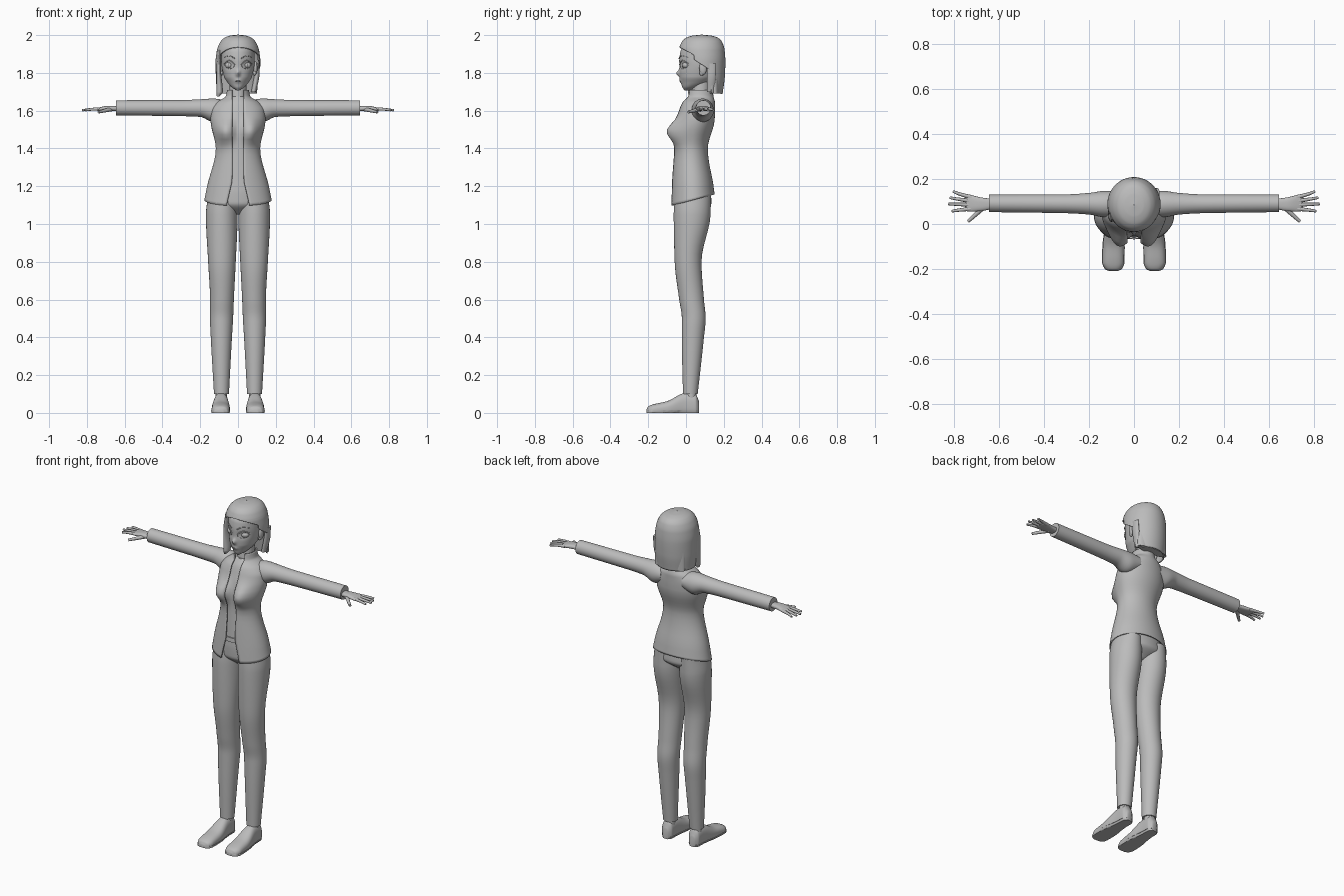
import bpy, bmesh, math

cube = bpy.data.objects.get("Cube")
if cube:
    bpy.data.objects.remove(cube)

grey_value = 0.5
grey_colour = (grey_value, grey_value, grey_value, 1)
grey = bpy.data.materials.new("plain grey")
grey.use_nodes = True
grey.diffuse_color = grey_colour
grey.node_tree.nodes["Principled BSDF"].inputs["Base Color"].default_value = grey_colour


def clamp(value):
    return min(1, max(0, value))


def resample(keys, steps):
    """Smooth interpolation of key rows without overshoot."""
    pairs = list(zip(keys, keys[1:]))
    slopes = [[(b - a) / (q[0] - p[0]) for a, b in zip(p, q)] for p, q in pairs]
    tangents = [slopes[0]]
    for before, after in zip(slopes, slopes[1:]):
        tangents.append([0 if a * b <= 0 else 2 * a * b / (a + b) for a, b in zip(before, after)])
    tangents.append(slopes[-1])
    rows = [keys[0]]
    for (p, q), start, end in zip(pairs, tangents, tangents[1:]):
        span = q[0] - p[0]
        for k in range(steps):
            u = (k + 1) / steps
            v = 1 - u
            ease = u * u * (u + 3 * v)
            rows.append([a + (b - a) * ease + span * u * v * (v * m - u * n)
                         for a, b, m, n in zip(p, q, start, end)])
    return rows


def finish(ob):
    ob.data.materials.append(grey)
    bpy.ops.object.select_all(action='DESELECT')
    ob.select_set(True)
    bpy.context.view_layer.objects.active = ob
    if ob.type == 'MESH':
        bpy.ops.object.shade_smooth_by_angle(angle=math.radians(50))
    return ob


def superoval(low, high, unit, power):
    middle, radius = (low + high) / 2, (high - low) / 2
    return middle + radius * math.copysign(abs(unit) ** (2 / power), unit)


def loft(name, keys, axis='z', side=1, power=2, shape=None, steps=6, segments=48, gaps=None):
    """Skin oval rings (place, a low, a high, b low, b high); gaps opens the front of a thin shell."""
    bm = bmesh.new()
    rings = []
    for place, a_low, a_high, b_low, b_high in resample(keys, steps):
        left, right = gaps(place, a_high) if gaps else (0, 0)
        ring = []
        for i in range(segments + 1 if gaps else segments):
            angle = left + (math.tau - left - right) * i / segments
            a = superoval(a_low, a_high, math.sin(angle), power)
            b = superoval(b_low, b_high, -math.cos(angle), power)
            x, y, z = {'z': (a, b, place), 'x': (place, a, b), 'y': (a, place, b)}[axis]
            if shape:
                x, y, z = shape(x, y, z)
            ring.append(bm.verts.new((x * side, y, z)))
        rings.append(ring)
    for lower, upper in zip(rings, rings[1:]):
        for i in range(segments):
            j = (i + 1) % len(lower)
            bm.faces.new((lower[i], lower[j], upper[j], upper[i]))
    if not gaps:
        bm.faces.new(rings[0])
        bm.faces.new(rings[-1])
    bmesh.ops.remove_doubles(bm, verts=bm.verts, dist=0.0002)
    bmesh.ops.recalc_face_normals(bm, faces=bm.faces)
    mesh = bpy.data.meshes.new(name)
    bm.to_mesh(mesh)
    bm.free()
    ob = bpy.data.objects.new(name, mesh)
    bpy.context.collection.objects.link(ob)
    if gaps:
        solid = ob.modifiers.new("thickness", 'SOLIDIFY')
        solid.thickness = 0.007
        solid.offset = 0
    return finish(ob)


def symmetric(rows):
    return [(z, -width, width, front, back) for z, width, front, back in rows]


def tube(name, points, radius, taper=0.6):
    curve = bpy.data.curves.new(name, 'CURVE')
    curve.dimensions = '3D'
    curve.bevel_depth = radius
    curve.bevel_resolution = 3
    curve.use_fill_caps = True
    spline = curve.splines.new('NURBS')
    spline.points.add(len(points) - 1)
    for i, (point, position) in enumerate(zip(spline.points, points)):
        point.co = (*position, 1)
        point.radius = 1 + (taper - 1) * i / (len(points) - 1)
    spline.order_u = 3
    spline.use_endpoint_u = True
    ob = bpy.data.objects.new(name, curve)
    bpy.context.collection.objects.link(ob)
    return finish(ob)


def ball(name, location, size):
    bpy.ops.mesh.primitive_uv_sphere_add(segments=24, ring_count=14, location=location)
    ob = bpy.context.object
    ob.name = name
    ob.scale = size
    return finish(ob)


def bump(x, z, centre_x, centre_z, width, height):
    return math.exp(-((x - centre_x) / width) ** 2 - ((z - centre_z) / height) ** 2)


def bust_and_hem(x, y, z):
    if y < 0.03:
        y -= 0.058 * bump(abs(x), z, 0.07, 1.49, 0.05, 0.055)
    return x, y, z + (y - 0.03) * 0.3 * clamp((1.3 - z) * 5)


def jacket_opening(z, width):
    angle = math.asin((0.03 + 0.03 * clamp((1.24 - z) * 9)) / width)
    return angle, angle


# Open jacket and the shirt beneath it
torso = [(1.125, .175, -.08, .148), (1.2, .16, -.075, .14), (1.4, .114, -.06, .112),
         (1.55, .142, -.048, .148), (1.6, .138, -.035, .15), (1.64, .112, -.02, .15),
         (1.675, .062, .006, .142), (1.71, .054, .012, .138)]
loft("jacket", symmetric(torso), shape=bust_and_hem, gaps=jacket_opening, segments=64)
inset = 0.013
shirt = [(z, width - inset, front + inset, back - inset) for z, width, front, back in torso[1:-1]]
loft("shirt", symmetric(shirt), shape=bust_and_hem, segments=64)

# Trousers
loft("trouser_hips", symmetric([(1.05, .04, 0, .07), (1.11, .15, -.06, .135),
                                (1.17, .153, -.062, .13), (1.26, .12, -.05, .1)]))
loft("waistband", symmetric([(1.205, .143, -.068, .12), (1.23, .137, -.066, .118)]))

leg = [(.1, .048, .127, -.016, .062), (.4, .032, .144, -.022, .095), (.5, .026, .148, -.022, .104),
       (.6, .022, .148, -.036, .095), (.8, .012, .158, -.06, .082), (1.05, .002, .17, -.065, .13),
       (1.15, .01, .158, -.06, .132)]
sleeve = [(.07, .03, .145, 1.56, 1.655), (.13, .03, .147, 1.54, 1.664), (.2, .042, .138, 1.567, 1.66),
          (.3, .048, .132, 1.571, 1.656), (.645, .053, .131, 1.575, 1.655)]
shoe = [(-.21, .075, .108, -.01, .018), (-.2, .055, .128, -.02, .034), (-.17, .044, .14, -.02, .046),
        (-.1, .043, .139, -.02, .062), (0, .053, .126, -.02, .106), (.05, .055, .123, -.02, .1),
        (.07, .072, .106, -.01, .06)]
palm = [(.6, .075, .108, 1.597, 1.624), (.68, .058, .118, 1.598, 1.626),
        (.74, .055, .13, 1.599, 1.616), (.752, .065, .122, 1.602, 1.611)]
fingers = {"index": .057, "middle": .089, "ring": .117, "little": .145}


def grounded(x, y, z):
    return x, y, max(z, 0)


def sole_welt(x, y, z):
    return .09 + (x - .09) * 1.04, y, min(max(z, 0), .012)


def face_y(x):
    return .07 - .108 * math.sqrt(1 - (x / .088) ** 2)


def face_line(name, side, height, rise, offset, radius):
    """Curved line across one eye, lying on the face."""
    points = []
    for i in range(7):
        x = .018 + .056 * i / 6
        arch = math.sin(math.pi * i / 6)
        points.append((x * side, face_y(x) + offset, height + rise * arch + x / 10))
    tube(name, points, radius)


for label, side in (("left", 1), ("right", -1)):
    loft(label + "_trouser_leg", leg, side=side)
    loft(label + "_ankle", [(.05, .057, .12, 0, .055), (.13, .057, .12, 0, .055)], side=side)
    loft(label + "_shoe", shoe, axis='y', side=side, power=2.5, shape=grounded)
    loft(label + "_sole", shoe, axis='y', side=side, power=2.5, shape=sole_welt)
    loft(label + "_sleeve", sleeve, axis='x', side=side)
    loft(label + "_hand", palm, axis='x', side=side, power=2.5)
    for i, (finger, tip_y) in enumerate(fingers.items()):
        tip_x = .83 - abs(i - 1.3) * .015
        base_y = .068 + i * .017
        tube(label + "_" + finger + "_finger",
             [(.72 * side, base_y, 1.609), (.78 * side, (base_y + tip_y) / 2, 1.609),
              (tip_x * side, tip_y, 1.602)], .0095)
    tube(label + "_thumb", [(.67 * side, .075, 1.608), (.7 * side, .045, 1.601),
                            (.738 * side, .012, 1.592)], .012)
    # Eye, lashes, brow and ear
    ball(label + "_eye", (.045 * side, .002, 1.84), (.024, .021, .018))
    ball(label + "_iris", (.044 * side, -.009, 1.84), (.011, .013, .014))
    face_line(label + "_upper_lash", side, 1.841, .02, .002, .003)
    face_line(label + "_lower_lash", side, 1.836, -.019, .004, .0015)
    face_line(label + "_brow", side, 1.874, .012, -.001, .0025)
    ball(label + "_ear", (.091 * side, .09, 1.825), (.012, .02, .036))
    ball(label + "_ear_lobe", (.088 * side, .083, 1.8), (.009, .012, .015))


def features(x, y, z):
    # nose, lips and eye sockets
    if y < .06:
        y -= .018 * bump(x, z, 0, 1.798, .011, .015)
        y -= .006 * bump(x, z, 0, 1.757, .02, .012)
        y += .009 * bump(abs(x), z, .046, 1.84, .026, .02)
    return x, y, z


# Head and neck
loft("head", symmetric([(1.708, .008, -.008, .02), (1.725, .034, -.02, .07), (1.75, .056, -.026, .12),
                        (1.78, .074, -.033, .15), (1.86, .088, -.036, .178), (1.91, .087, -.03, .176),
                        (1.95, .072, -.008, .155), (1.98, .04, .03, .12)]),
     shape=features, steps=10, segments=96)
loft("neck", symmetric([(1.6, .06, .02, .14), (1.66, .047, .025, .128), (1.78, .043, .04, .125)]))
tube("mouth", [(-.017, -.025, 1.757), (-.007, -.035, 1.757), (.007, -.035, 1.757),
               (.017, -.025, 1.757)], .0015, 1)


def hair_parting(z, width):
    # the fringe closes the front; the left side is swept behind the ear
    opening = math.sqrt(clamp((1.935 - z) * 25))
    return 1.2 * opening + 0.8 * clamp((1.87 - z) * 16), opening + clamp(1.85 - z)


# Bob hair with a longer lock on the right
loft("hair", symmetric([(1.69, .107, -.005, .19), (1.78, .114, -.022, .202), (1.86, .115, -.03, .205),
                        (1.92, .108, -.034, .201), (1.958, .093, -.022, .19), (1.98, .074, -.002, .172),
                        (1.993, .045, .032, .137), (1.999, .001, .083, .085)]),
     gaps=hair_parting, steps=10, segments=72)
loft("right_lock", [(1.675, -.112, -.098, .02, .045), (1.7, -.115, -.08, .01, .06),
                    (1.82, -.115, -.09, .01, .09), (1.92, -.105, -.088, .02, .08)])
loft("left_lock", [(1.7, .07, .096, .11, .15), (1.8, .088, .114, .11, .16), (1.85, .095, .114, .11, .16)])
loft("hair_underside", symmetric([(1.692, .098, .125, .182), (1.82, .1, .1, .19)]))
